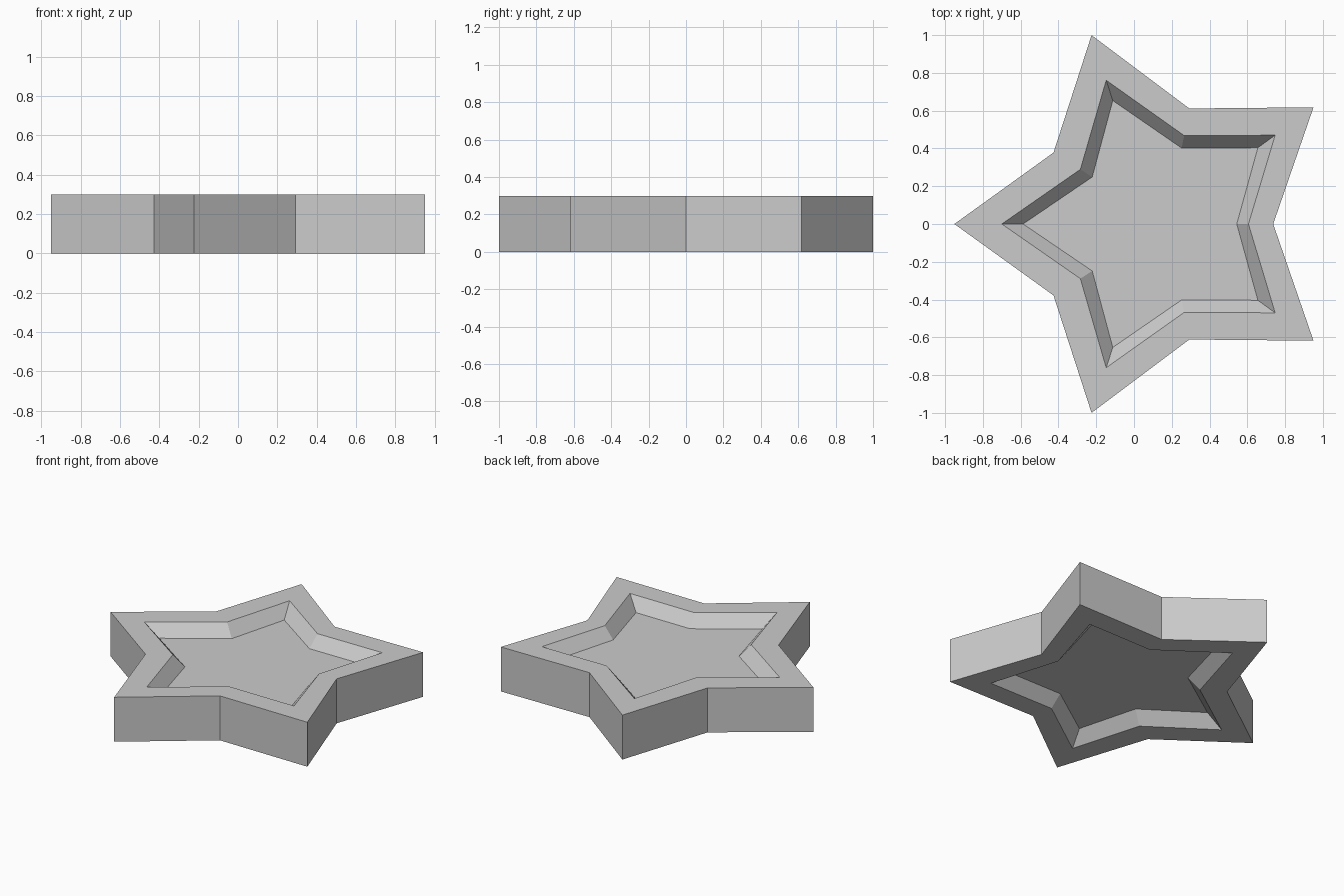
import bpy
import bmesh
from math import sin, cos, pi

cube = bpy.data.objects.get("Cube")
if cube:
    bpy.data.objects.remove(cube, do_unlink=True)

HEIGHT, DEPTH = 0.3, 0.08
TIP_X = 0.1

# Star outlines: tip radius, notch radius, notch centre x
OUTER = (1.051, 0.643, 0.094)
RIM = (0.80, 0.492, 0.114)
FLOOR = (0.687, 0.423, 0.121)

grey = bpy.data.materials.new("plain grey")
grey.use_nodes = True
colour = (0.6, 0.6, 0.6, 1)
grey.diffuse_color = colour
grey.node_tree.nodes["Principled BSDF"].inputs["Base Color"].default_value = colour


def star_ring(bm, outline, z):
    """Ten vertices, alternating notch and tip, with one tip towards -x."""
    tip, notch, notch_x = outline
    ring = []
    for i in range(10):
        r, cx = (tip, TIP_X) if i % 2 else (notch, notch_x)
        a = i * pi / 5
        ring.append(bm.verts.new((cx + r * cos(a), r * sin(a), z)))
    return ring


def bridge(bm, lower, upper):
    for i in range(10):
        j = (i + 1) % 10
        bm.faces.new((lower[i], lower[j], upper[j], upper[i]))


# Star block with a sloping recess in the top and the underside
bm = bmesh.new()
sections = [(FLOOR, DEPTH), (RIM, 0), (OUTER, 0),
            (OUTER, HEIGHT), (RIM, HEIGHT), (FLOOR, HEIGHT - DEPTH)]
rings = [star_ring(bm, outline, z) for outline, z in sections]
for a, b in zip(rings, rings[1:]):
    bridge(bm, a, b)

# Recess floors
bm.faces.new(rings[0][::-1])
bm.faces.new(rings[-1])
bmesh.ops.recalc_face_normals(bm, faces=bm.faces)

mesh = bpy.data.meshes.new("star_block")
bm.to_mesh(mesh)
bm.free()
mesh.materials.append(grey)
star = bpy.data.objects.new("star_block", mesh)
bpy.context.collection.objects.link(star)
